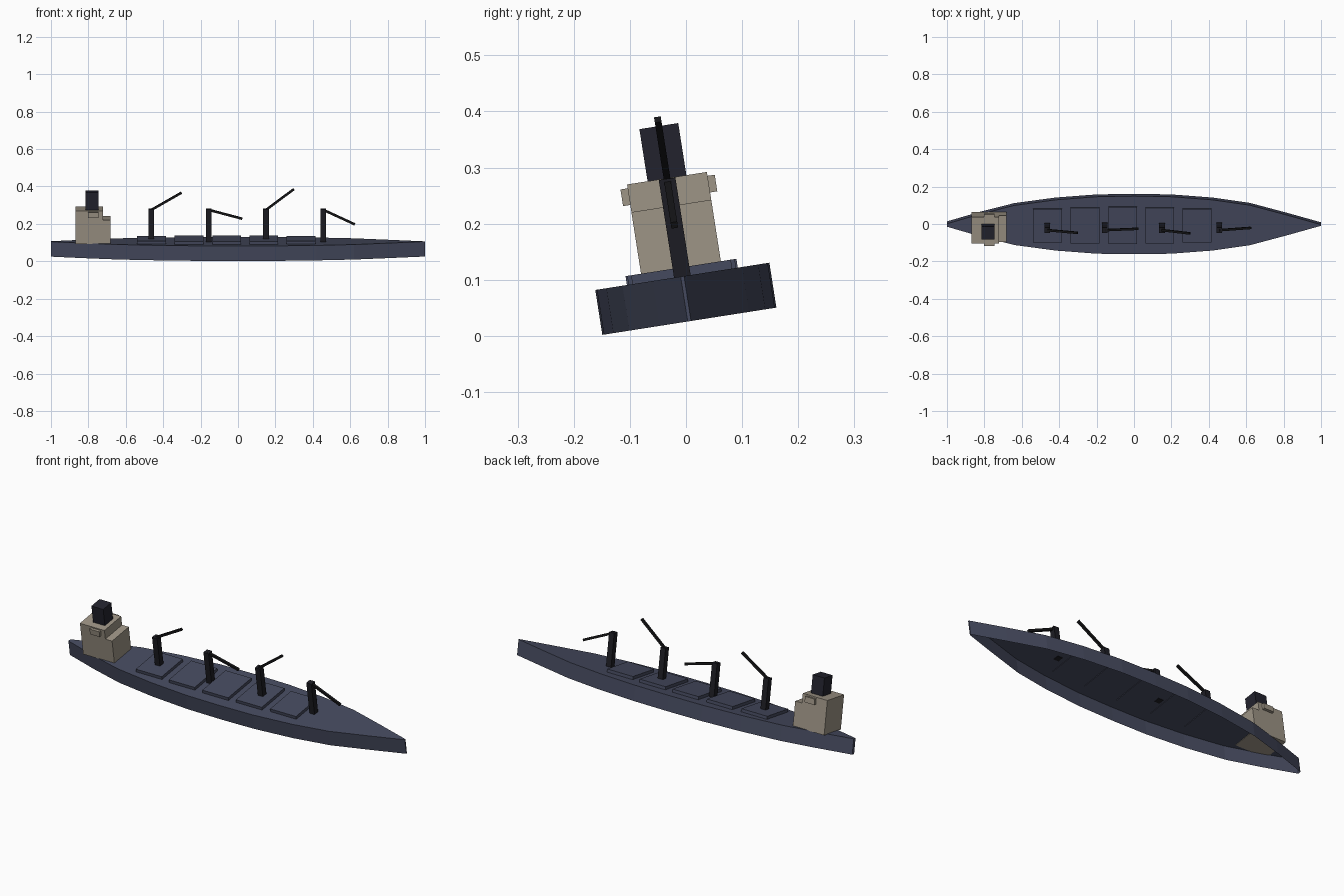
import bpy, bmesh, math
from mathutils import Matrix, Vector

if "Cube" in bpy.data.objects:
    bpy.data.objects.remove(bpy.data.objects["Cube"])

# The whole ship lies heeled over, so every part is built level and then rolled
HEEL = Matrix.Translation((0, 0.006, 0.0262)) @ Matrix.Rotation(math.radians(8.9), 4, 'X')
DECK = 0.081


def material(name, rgb):
    m = bpy.data.materials.new(name)
    m.diffuse_color = (*rgb, 1)
    m.use_nodes = True
    m.node_tree.nodes["Principled BSDF"].inputs["Base Color"].default_value = m.diffuse_color
    return m


HULL = material("slate_blue", (0.060, 0.068, 0.112))
TAN = material("warm_grey", (0.340, 0.298, 0.238))
DARK = material("dark_navy", (0.0165, 0.0165, 0.027))
MAST = material("charcoal", (0.012, 0.012, 0.017))
BLACK = material("black", (0.008, 0.008, 0.009))


def finish(name, bm, mat):
    bm.transform(HEEL)
    me = bpy.data.meshes.new(name)
    bm.to_mesh(me)
    bm.free()
    me.materials.append(mat)
    ob = bpy.data.objects.new(name, me)
    bpy.context.collection.objects.link(ob)
    return ob


def box(name, x, y, z, mat):
    """Box from (min, max) ranges."""
    bm = bmesh.new()
    size = [r[1] - r[0] for r in (x, y, z)]
    mid = [(r[1] + r[0]) / 2 for r in (x, y, z)]
    bmesh.ops.create_cube(bm, size=1, matrix=Matrix.Translation(mid) @ Matrix.Diagonal((*size, 1)))
    return finish(name, bm, mat)


# Hull: deck outline with straight side walls, open underneath
half = [(-1, 0.008), (-0.82, 0.061), (-0.64, 0.107), (-0.42, 0.137), (-0.2, 0.154), (0, 0.157),
        (0.2, 0.154), (0.42, 0.137), (0.62, 0.108), (0.82, 0.054), (1, 0.003)]
outline = [(x, -w) for x, w in half] + [(x, w) for x, w in reversed(half)]
bm = bmesh.new()
top = [bm.verts.new((x, y, DECK)) for x, y in outline]
low = [bm.verts.new((x, y, 0)) for x, y in outline]
bm.faces.new(top)
for i in range(len(top)):
    j = (i + 1) % len(top)
    bm.faces.new((low[i], low[j], top[j], top[i]))
finish("hull", bm, HULL)

# Cargo hatches
for i, (cx, w) in enumerate([(-0.463, 0.09), (-0.262, 0.097), (-0.06, 0.1), (0.138, 0.097), (0.337, 0.09)]):
    box(f"cargo_hatch_{i + 1}", (cx - 0.077, cx + 0.077), (-w, w), (DECK - 0.003, 0.097), HULL)

# Deckhouse, bridge, bridge wings and funnel
box("deckhouse", (-0.868, -0.682), (-0.072, 0.072), (DECK - 0.002, 0.208), TAN)
box("bridge", (-0.868, -0.722), (-0.072, 0.072), (0.208, 0.258), TAN)
box("bridge_wings", (-0.803, -0.745), (-0.085, 0.085), (0.221, 0.251), TAN)
box("funnel", (-0.815, -0.745), (-0.035, 0.035), (0.25, 0.352), DARK)

# Crane masts with booms, raised and lowered in turn
for i, (cx, angle) in enumerate([(-0.463, 30), (-0.157, -15), (0.15, 37), (0.456, -25)]):
    box(f"crane_mast_{i + 1}", (cx - 0.015, cx + 0.015), (-0.015, 0.015), (DECK - 0.002, 0.257), MAST)
    bm = bmesh.new()
    m = (Matrix.Translation((cx, 0, 0.252)) @ Matrix.Rotation(-math.radians(angle), 4, 'Y')
         @ Matrix.Translation((0.093, 0, 0)) @ Matrix.Diagonal((0.186, 0.012, 0.012, 1)))
    bmesh.ops.create_cube(bm, size=1, matrix=m)
    finish(f"crane_boom_{i + 1}", bm, BLACK)
